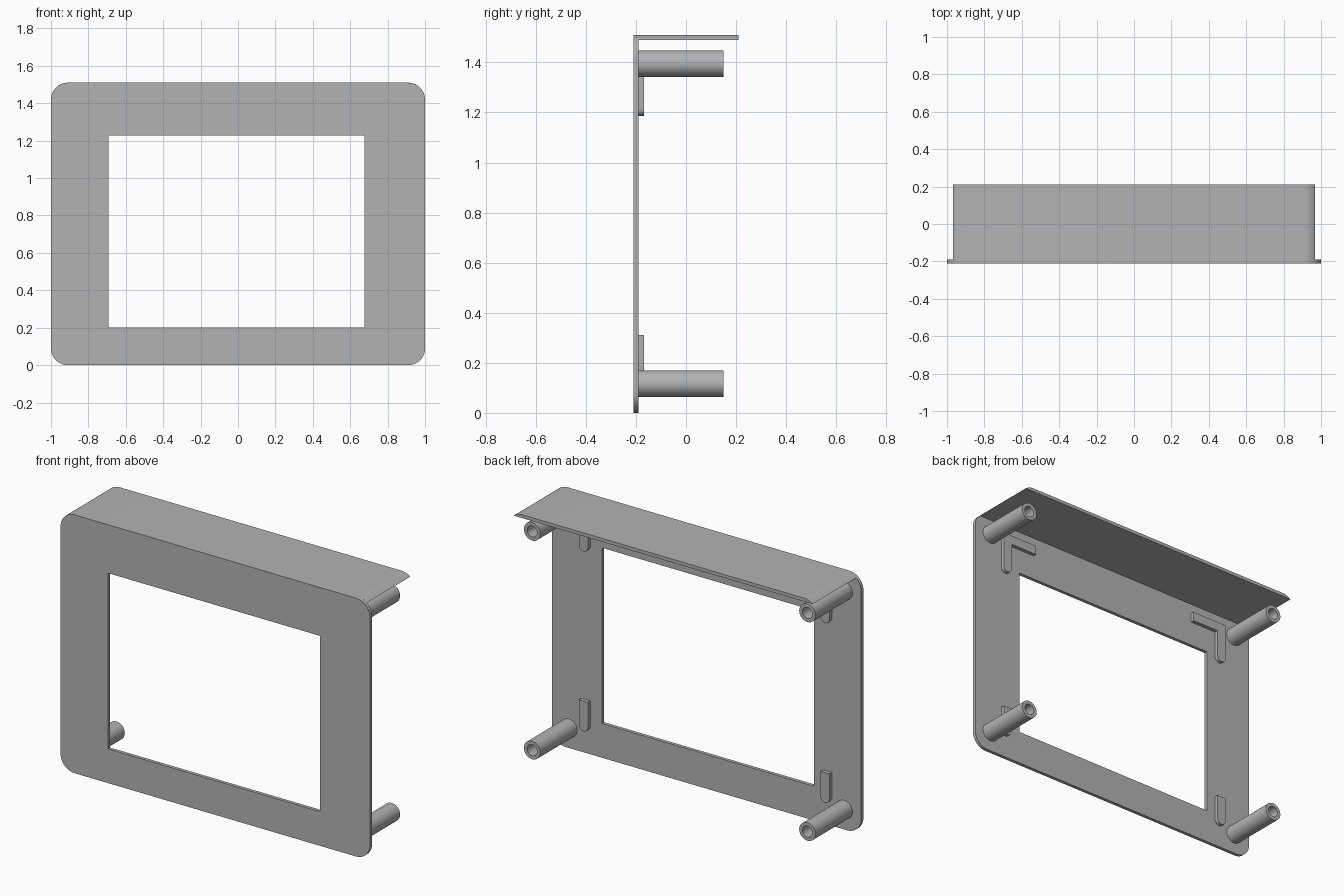
import bpy, bmesh
from math import sin, cos, pi, asin, radians
from mathutils import Vector

default = bpy.data.objects.get("Cube")
if default:
    bpy.data.objects.remove(default, do_unlink=True)

# One grey plastic for the whole frame
grey = bpy.data.materials.new("grey plastic")
grey.use_nodes = True
colour = (0.45, 0.45, 0.45, 1)
grey.diffuse_color = colour
grey.node_tree.nodes["Principled BSDF"].inputs["Base Color"].default_value = colour

# Main dimensions
W, H, R = 1.0, 1.51, 0.09
FRONT, BACK, REAR = -0.21, -0.19, 0.21
WALL = 0.02


def arc(cx, cz, r, a0, a1, n=10):
    return [(cx + r * cos(a0 + (a1 - a0) * i / n),
             cz + r * sin(a0 + (a1 - a0) * i / n)) for i in range(n + 1)]


def circle(cx, cz, r, n=40):
    return arc(cx, cz, r, 0, 2 * pi, n)[:-1]


def prism(name, loops, y0, y1):
    """Fill x-z outlines (later ones are holes) and extrude along y."""
    bm = bmesh.new()
    edges = []
    for loop in loops:
        vs = [bm.verts.new((x, y0, z)) for x, z in loop]
        edges += [bm.edges.new((a, b)) for a, b in zip(vs, vs[1:] + vs[:1])]
    bmesh.ops.triangle_fill(bm, edges=edges, use_beauty=True, normal=Vector((0, -1, 0)))
    ext = bmesh.ops.extrude_face_region(bm, geom=bm.faces[:])
    moved = [g for g in ext["geom"] if isinstance(g, bmesh.types.BMVert)]
    bmesh.ops.translate(bm, verts=moved, vec=(0, y1 - y0, 0))
    bmesh.ops.recalc_face_normals(bm, faces=bm.faces[:])
    mesh = bpy.data.meshes.new(name)
    bm.to_mesh(mesh)
    bm.free()
    mesh.materials.append(grey)
    ob = bpy.data.objects.new(name, mesh)
    bpy.context.collection.objects.link(ob)
    bpy.ops.object.select_all(action='DESELECT')
    ob.select_set(True)
    bpy.context.view_layer.objects.active = ob
    bpy.ops.object.shade_smooth_by_angle(angle=radians(30))
    return ob


# Front plate with rounded corners and a window
outline = (arc(W - R, H - R, R, 0, pi / 2) + arc(R - W, H - R, R, pi / 2, pi)
           + arc(R - W, R, R, pi, 1.5 * pi) + arc(W - R, R, R, 1.5 * pi, 2 * pi))
window = [(-0.693, 0.2), (0.676, 0.2), (0.676, 1.227), (-0.693, 1.227)]
prism("front_plate", [outline, window], FRONT, BACK)

# Top hood: the upper slice of the rounded outline, carried to the rear
a = asin((R - WALL) / R)
hood = arc(W - R, H - R, R, a, pi / 2) + arc(R - W, H - R, R, pi / 2, pi - a)
prism("top_hood", [hood], BACK, REAR)

for side, s in (("left", 1), ("right", -1)):
    # Hollow screw posts
    for level, z in (("lower", 0.117), ("upper", 1.395)):
        prism(f"{level}_{side}_post",
              [circle(s * 0.89, z, 0.053), circle(s * 0.89, z, 0.032)], BACK, 0.15)

    # Raised locating ribs: short bars below, L shapes above
    inner, outer, r = 0.752, 0.81, 0.029
    mid = (inner + outer) / 2

    def rounded_end(z):
        return arc(mid, z + r, r, pi, 2 * pi)

    bar = rounded_end(0.135) + [(outer, 0.312), (inner, 0.312)]
    ell = rounded_end(1.186) + [(outer, 1.43), (0.575, 1.43), (0.575, 1.375), (inner, 1.375)]
    for level, shape in (("lower", bar), ("upper", ell)):
        prism(f"{level}_{side}_rib", [[(s * x, z) for x, z in shape]], BACK, -0.168)
